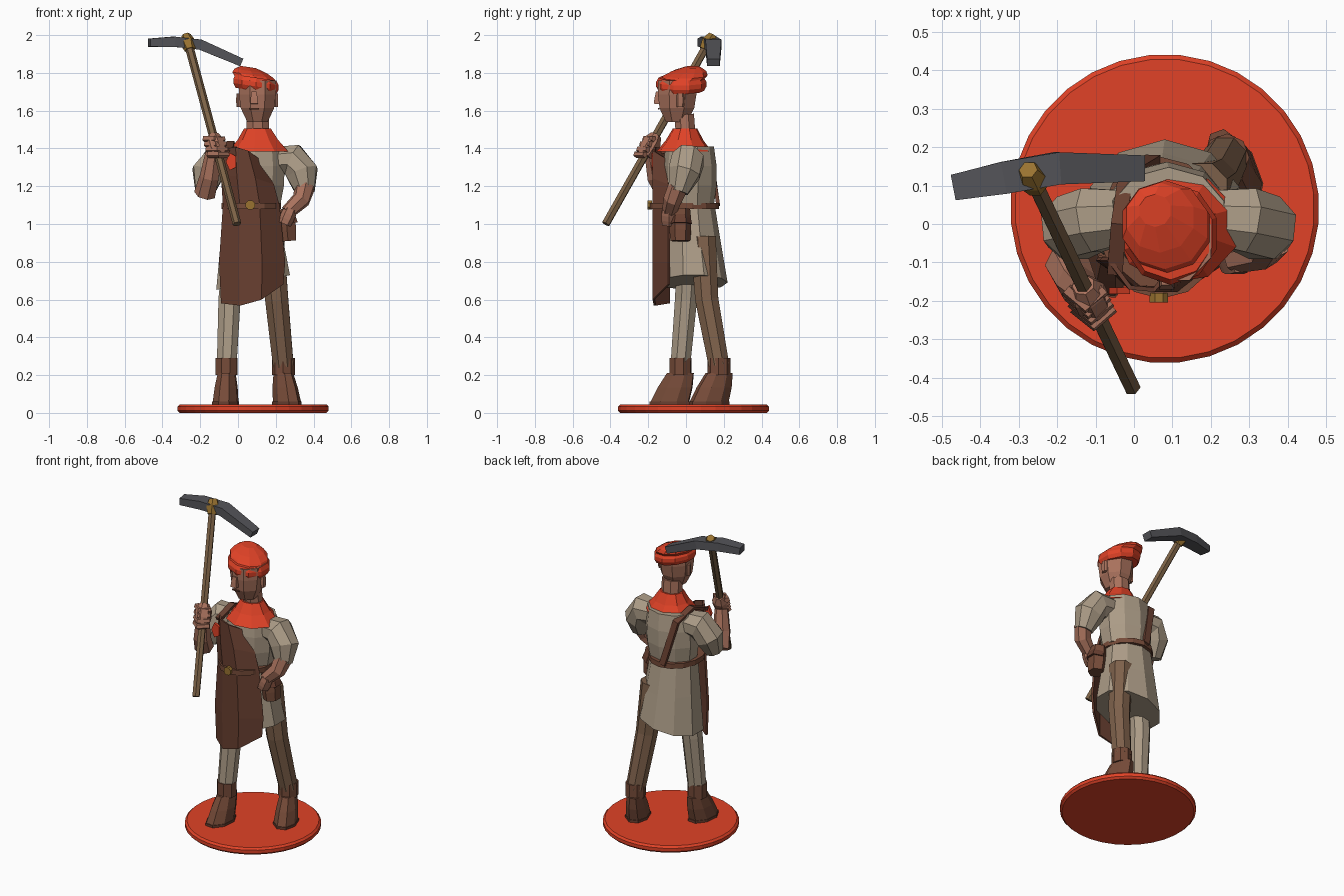
import bpy, math
from mathutils import Vector

cube = bpy.data.objects.get("Cube")
if cube:
    bpy.data.objects.remove(cube, do_unlink=True)


def material(name, *rgb):
    mat = bpy.data.materials.new(name)
    mat.use_nodes = True
    mat.diffuse_color = (*rgb, 1)
    shader = mat.node_tree.nodes["Principled BSDF"]
    shader.inputs["Base Color"].default_value = (*rgb, 1)
    shader.inputs["Roughness"].default_value = 0.9
    return mat


RED = material("red cloth", .75, .055, .02)
SKIN = material("skin", .4, .17, .11)
CREAM = material("cream linen", .41, .33, .24)
TAN = material("tan hose", .21, .12, .07)
APRON = material("apron leather", .14, .05, .03)
BOOT = material("boot leather", .18, .07, .04)
WOOD = material("wood", .2, .12, .06)
METAL = material("dark steel", .09, .09, .1)
BRASS = material("brass", .32, .17, .03)

X, Y, Z = Vector((1, 0, 0)), Vector((0, 1, 0)), Vector((0, 0, 1))

# Width rules along a lofted part
EVEN = (1, 1)
TAPER = (1, .9, .7)
FLARE = (.8, .9, 1)
PUFF = (.8, 1, 1, .6)
ROLL = (.9, 1, 1, .9)


def make(name, mat, verts, faces):
    mesh = bpy.data.meshes.new(name)
    mesh.from_pydata(verts, [], faces)
    mesh.materials.append(mat)
    part = bpy.data.objects.new(name, mesh)
    bpy.context.collection.objects.link(part)
    return part


def along(path, t):
    """Point at fraction t of a path with evenly weighted legs."""
    place = t * (len(path) - 1)
    leg = min(int(place), len(path) - 2)
    return Vector(path[leg]).lerp(Vector(path[leg + 1]), place - leg)


def loft(name, mat, path, size, widths=EVEN, sides=8, across=X, level=False):
    """Skin rings of half size (across, other way), scaled by widths, along a path."""
    last = len(widths) - 1
    points = [along(path, i / last) for i in range(last + 1)]
    scale = 1 / math.cos(math.pi / sides)
    verts, faces = [], []
    for i, width in enumerate(widths):
        ahead, behind = points[min(i + 1, last)], points[max(i - 1, 0)]
        axis = Z if level else (ahead - behind).normalized()
        u = (across - axis * across.dot(axis)).normalized()
        v = axis.cross(u)
        for k in range(sides):
            angle = math.tau * (k + .5) / sides
            offset = u * size[0] * math.cos(angle) + v * size[-1] * math.sin(angle)
            verts.append(points[i] + offset * width * scale)
    for i in range(last):
        for k in range(sides):
            a, b = i * sides + k, i * sides + (k + 1) % sides
            faces.append((a, b, b + sides, a + sides))
    faces.append(tuple(reversed(range(sides))))
    faces.append(tuple(range(last * sides, last * sides + sides)))
    return make(name, mat, verts, faces)


def slope(part, amount, middle, below):
    """Tilt the vertices under a height sideways."""
    for vert in part.data.vertices:
        if vert.co.z < below:
            vert.co.z += amount * (vert.co.x - middle)


# Round base with a softened rim
base = loft("base", RED, [(.08, .04, 0), (.08, .04, .045)], [.4], sides=32)
rim = base.modifiers.new("rim", 'BEVEL')
rim.width = .012

# Boots: sole, foot and cuff, turned per side
for side, x, y, turn in (("right", -.06, -.03, -.1), ("left", .24, .175, .35)):
    ankle = Vector((x, y, 0))
    across = Vector((math.cos(turn), math.sin(turn), 0))
    middle = ankle - Z.cross(across) * .055
    loft(side + "_sole", APRON, [middle + Z * .045, middle + Z * .06], (.067, .105), across=across)
    loft(side + "_boot", BOOT, [middle + Z * .06, ankle + Z * .21], (.064, .1), TAPER,
         across=across, level=True)
    loft(side + "_boot_cuff", BOOT, [ankle + Z * .2, ankle + Z * .29], [.056], across=across)

# Legs in odd-coloured hose
loft("right_leg", CREAM, [(-.06, -.03, .25), (-.045, 0, .6), (-.01, .02, .9)], [.065], FLARE)
loft("left_leg", TAN, [(.24, .175, .25), (.205, .11, .6), (.175, .09, .93)], [.068], FLARE)

# Tunic: flared skirt with a slanted hem, and chest
skirt = loft("tunic_skirt", CREAM, [(.08, .04, .69), (.07, .02, 1.1)], (.15, .132),
             (1.3, 1.12, .95), sides=10, level=True)
slope(skirt, .2, .08, .8)
loft("tunic_chest", CREAM, [(.08, .02, 1.1), (.09, .02, 1.41)], (.16, .135),
     ROLL, sides=10, level=True)

# Apron: rows of height, left edge, right edge and slant, bowed round the front
rows = ((.58, -.09, .24, .05), (.8, -.1, .25, 0), (1.1, -.08, .22, 0),
        (1.25, -.09, .19, -.02), (1.4, -.07, .12, -.03))
columns = (-1, -.4, .3, 1)
verts = [(left + (right - left) * (s + 1) / 2, s * s * .09 - .185, z + slant * s * (s + 1))
         for z, left, right, slant in rows for s in columns]
wide = len(columns)
faces = [(a, a + 1, a + wide + 1, a + wide)
         for a in range(len(verts) - wide) if (a + 1) % wide]
apron = make("apron", APRON, verts, faces)
apron.modifiers.new("thickness", 'SOLIDIFY').thickness = .012

# Belt, buckle, back strap, pouch and badge
loft("belt", BOOT, [(.07, -.01, 1.08), (.07, -.01, 1.112)], (.158, .18), sides=14)
loft("buckle", BRASS, [(.065, -.18, 1.1), (.065, -.205, 1.1)], [.024])
loft("shoulder_strap", APRON,
     [(-.05, -.13, 1.38), (-.04, 0, 1.43), (-.02, .13, 1.38), (.05, .17, 1.1)],
     (.02, .01), EVEN * 2, sides=4)
loft("pouch", BOOT, [(.265, -.03, .91), (.25, -.03, 1.08)], (.048, .05), ROLL, sides=6)
loft("pouch_flap", APRON, [(.265, -.03, 1), (.255, -.03, 1.06)], (.052, .054), TAPER, sides=6)
loft("red_badge", RED, [(-.035, -.165, 1.33), (-.035, -.182, 1.33)], (.024, .04), sides=5)

# Short puffed sleeves, mirrored about the chest
for side, s in (("left", 1), ("right", -1)):
    path = [(.09 + s * out, y, z) for out, y, z in
            ((.1, .02, 1.34), (.2, .01, 1.34), (.25, -.01, 1.27), (.265, -.04, 1.17))]
    loft(side + "_sleeve", CREAM, path, [.084], PUFF, across=Y)

# Left arm resting on the hip
loft("left_forearm", SKIN, [(.355, -.04, 1.2), (.335, -.07, 1.13), (.26, -.09, 1.06)],
     [.05], TAPER, sides=7, across=Y)
loft("left_hand", SKIN, [(.28, -.09, 1.08), (.245, -.09, 1)], (.04, .034), ROLL, sides=6, across=Y)

# Raised right arm
loft("right_forearm", SKIN, [(-.175, -.1, 1.16), (-.15, -.155, 1.25), (-.13, -.18, 1.38)],
     [.053], TAPER, sides=7)

# Pickaxe: handle, curved head and brass cap
handle = [(-.005, -.425, 1), (-.27, .13, 1.98)]
loft("pickaxe_handle", WOOD, handle, [.02], sides=6, across=Y)
loft("pickaxe_head", METAL,
     [(-.47, .095, 1.96), (-.34, .12, 1.965), (-.2, .145, 1.95), (.02, .145, 1.855)],
     (.042, .027), PUFF[:-1] + (.8,), sides=4, across=Y)
loft("brass_cap", BRASS, [along(handle, .94), along(handle, 1.02)], [.036], (.7, 1, .6),
     sides=6, across=Y)

# Fist and four fingers closed round the handle
loft("right_fist", SKIN, [along(handle, .37), along(handle, .48)], [.045], PUFF, sides=7)
for finger in range(4):
    knuckle = along(handle, .375 + .028 * finger)
    curl = [knuckle - X * .05, knuckle - Y * .045, knuckle + X * .05]
    loft(f"right_finger_{finger + 1}", SKIN, curl, [.015], ROLL[1:], sides=5, across=Z)

# Neck, head, nose, mouth and ears
loft("neck", SKIN, [(.105, 0, 1.45), (.105, -.01, 1.58)], (.06, .052))
loft("head", SKIN, [(.103, -.05, 1.54), (.103, -.045, 1.76)], (.098, .102), (.55, .9, 1, 1),
     level=True)
loft("nose", SKIN, [(.085, -.147, 1.635), (.085, -.142, 1.7)], (.02, .024), TAPER, sides=4)
loft("mouth", APRON, [(.06, -.145, 1.61), (.11, -.145, 1.61)], [.004], sides=4, across=Y)
for side, s in (("left", 1), ("right", -1)):
    x = .103 + s * .1
    loft(side + "_ear", SKIN, [(x, -.03, 1.62), (x, -.03, 1.69)], (.01, .018), ROLL, sides=5)

# Shoulder cowl
loft("cowl", RED, [(.112, -.01, 1.385), (.105, -.005, 1.505)], (.153, .138), (1, .68, .45),
     sides=9, level=True)

# Slanted soft cap: rolled band and lopsided crown
band = loft("cap_band", RED, [(.095, -.025, 1.705), (.095, -.025, 1.775)], (.12, .127),
            ROLL, sides=10)
crown = loft("cap_crown", RED, [(.093, -.02, 1.765), (.055, .035, 1.825)], [.116],
             (.95, .95, .75, .35), sides=10, level=True)
for part in (band, crown):
    slope(part, -.15, .095, 2)
